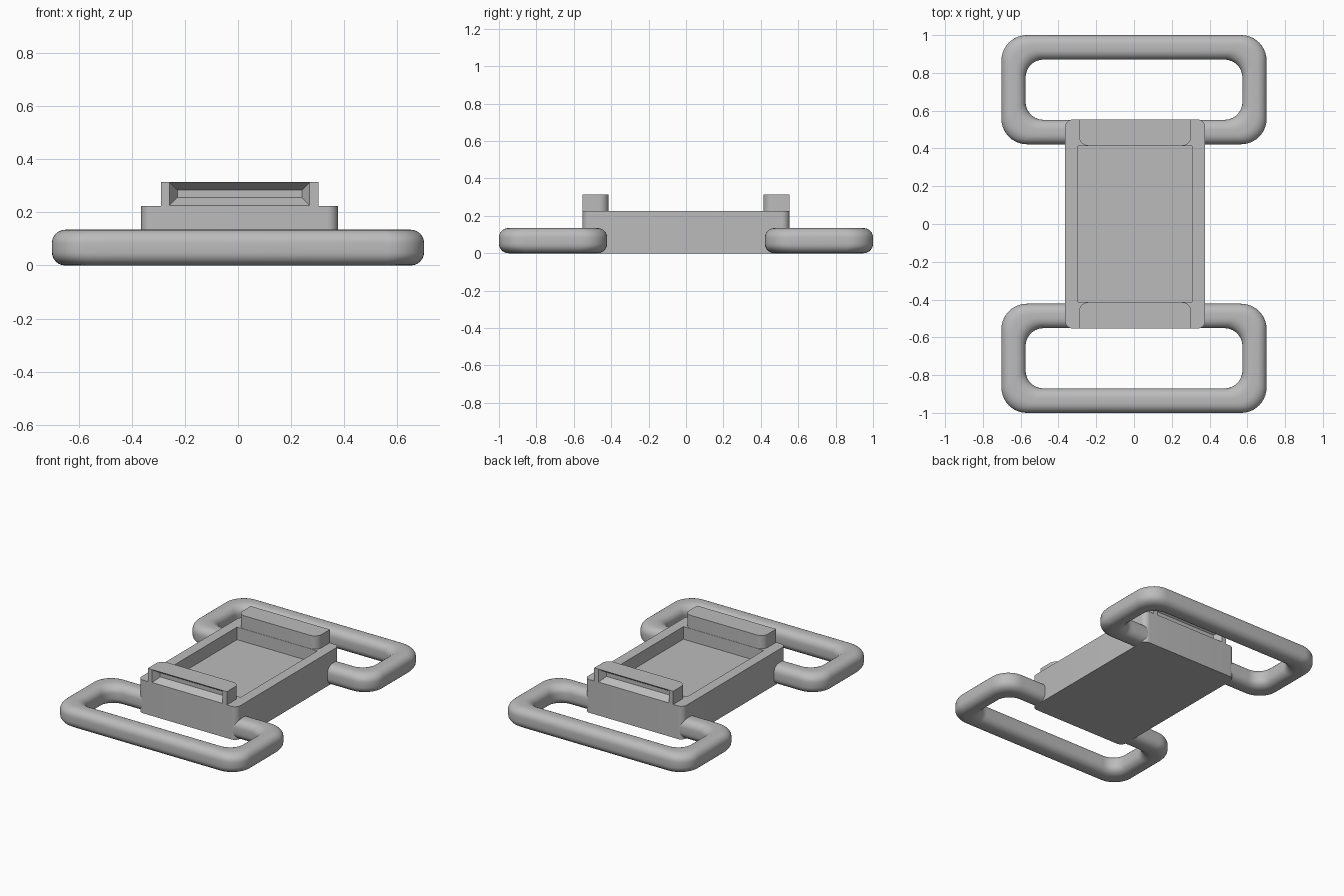
import bpy, bmesh
from math import sin, cos, pi, radians

if "Cube" in bpy.data.objects:
    bpy.data.objects.remove(bpy.data.objects["Cube"], do_unlink=True)

grey = bpy.data.materials.new("grey plastic")
grey.use_nodes = True
COLOUR = (0.5, 0.5, 0.5, 1)
grey.diffuse_color = COLOUR
grey.node_tree.nodes["Principled BSDF"].inputs["Base Color"].default_value = COLOUR

CX = 0.006          # slight sideways offset of the tray
END = 0.553         # half length of the tray
RIM = 0.225         # tray rim height


def rounded_rect(hx, hy, r, z, cx=0, cy=0, n=10):
    """Loop of points round a rectangle with rounded corners."""
    pts = []
    for i, (sx, sy) in enumerate(((1, 1), (-1, 1), (-1, -1), (1, -1))):
        for k in range(n + 1):
            a = (i + k / n) * pi / 2
            pts.append((cx + sx * (hx - r) + r * cos(a),
                        cy + sy * (hy - r) + r * sin(a), z))
    return pts


def loft(bm, loops, closed):
    """Skin loops of equal length; close into a ring or cap both ends."""
    rows = [[bm.verts.new(p) for p in loop] for loop in loops]
    pairs = list(zip(rows, rows[1:]))
    if closed:
        pairs.append((rows[-1], rows[0]))
    else:
        bm.faces.new(rows[0])
        bm.faces.new(rows[-1])
    for a, b in pairs:
        for i in range(len(a)):
            j = (i + 1) % len(a)
            bm.faces.new((a[i], a[j], b[j], b[i]))
    bmesh.ops.remove_doubles(bm, verts=bm.verts, dist=1e-5)
    bmesh.ops.recalc_face_normals(bm, faces=bm.faces)


def finish(bm, name):
    mesh = bpy.data.meshes.new(name)
    bm.to_mesh(mesh)
    bm.free()
    mesh.materials.append(grey)
    ob = bpy.data.objects.new(name, mesh)
    bpy.context.collection.objects.link(ob)
    bpy.ops.object.select_all(action='DESELECT')
    ob.select_set(True)
    bpy.context.view_layer.objects.active = ob
    bpy.ops.object.shade_smooth_by_angle(angle=radians(30))


def strap_loop(name, side):
    """Rounded frame: each section point gives one loop, blended outer to hole."""
    width, height = 0.126, 0.135
    section = rounded_rect(width / 2, height / 2, 0.05, 0, width / 2, height / 2, 6)
    loops = []
    for o, z, _ in section:
        t = o / width
        loops.append(rounded_rect(0.702 + (0.574 - 0.702) * t,
                                  0.289 + (0.1595 - 0.289) * t,
                                  0.135 + (0.095 - 0.135) * t,
                                  z, 0, side * 0.711))
    bm = bmesh.new()
    loft(bm, loops, True)
    finish(bm, name)


def end_lip(name, side):
    """Raised bar with rounded inner corners and a wedge pocket outside."""
    hx, inner, r = 0.297, 0.414, 0.05
    plan = [(CX - hx, END), (CX + hx, END)]
    for k in range(9):
        a = k / 8 * pi / 2
        plan.append((CX + hx - r + r * cos(a), inner + r - r * sin(a)))
    for k in range(9):
        a = k / 8 * pi / 2
        plan.append((CX - hx + r - r * sin(a), inner + r - r * cos(a)))
    bm = bmesh.new()
    loft(bm, [[(x, side * y, z) for x, y in plan] for z in (RIM, 0.315)], False)
    # pocket: thin frame, then a wedge closing to a narrow ridge
    front = max(bm.faces, key=lambda f: f.normal.y * side)
    bmesh.ops.inset_individual(bm, faces=[front], thickness=0.003)
    for v in front.verts:
        v.co.x = CX + (0.264 if v.co.x > CX else -0.264)
    bmesh.ops.inset_individual(bm, faces=[front], thickness=0.041, depth=-0.045)
    finish(bm, name)


# Open tray with rounded outer corners and a square recess
tray = bmesh.new()
loft(tray, [rounded_rect(0.371, END, 0.04, 0, CX),
            rounded_rect(0.371, END, 0.04, RIM, CX),
            rounded_rect(0.302, 0.412, 0, RIM, CX),
            rounded_rect(0.302, 0.412, 0, 0.14, CX)], False)
finish(tray, "tray")

for label, side in (("front", -1), ("back", 1)):
    strap_loop(label + "_strap_loop", side)
    end_lip(label + "_end_lip", side)
